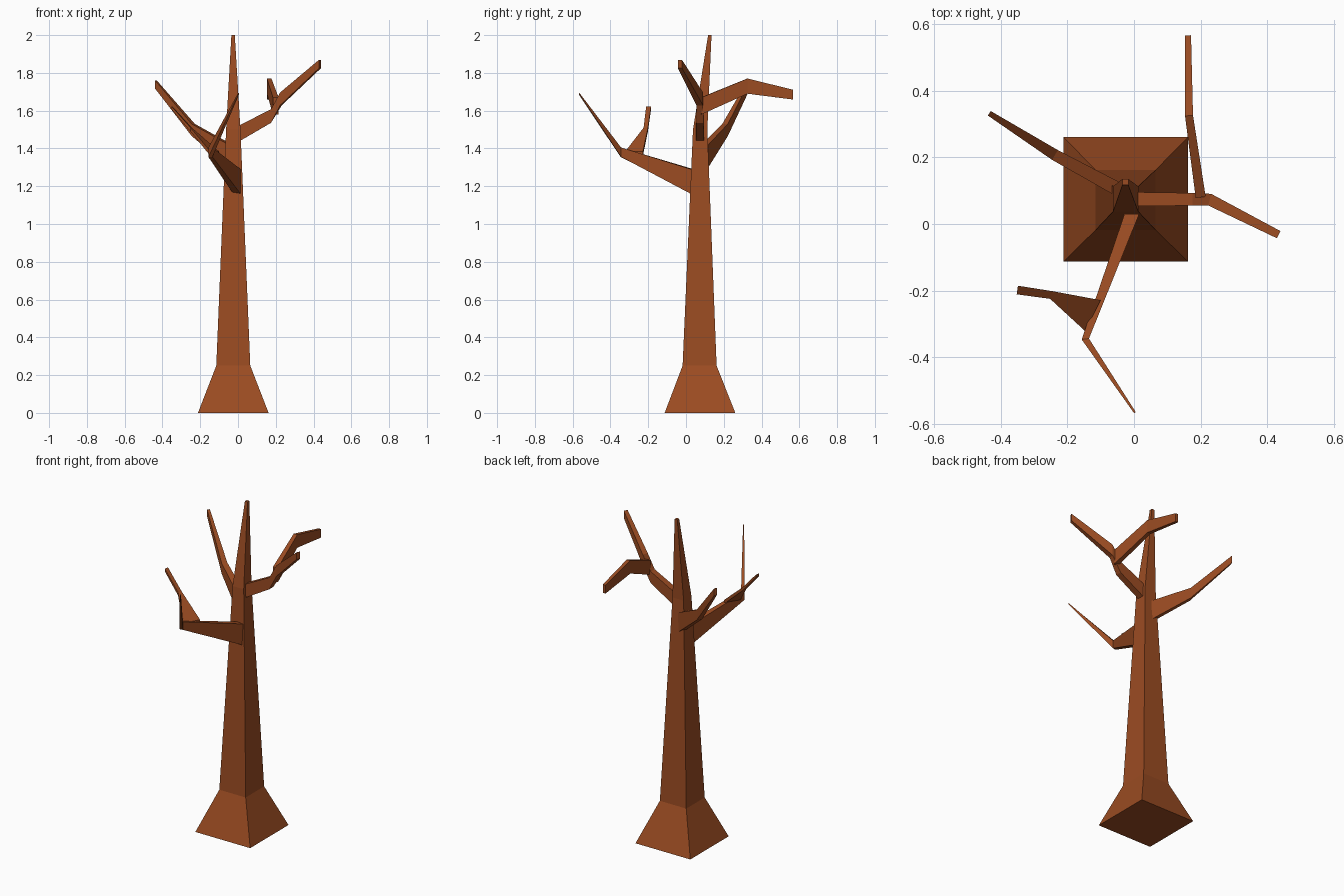
import bpy, bmesh
from mathutils import Vector

if "Cube" in bpy.data.objects:
    bpy.data.objects.remove(bpy.data.objects["Cube"])

bark = bpy.data.materials.new("bark")
bark.diffuse_color = (0.33, 0.072, 0.016, 1)
bark.use_nodes = True
bark.node_tree.nodes["Principled BSDF"].inputs["Base Color"].default_value = bark.diffuse_color


def loft(name, rings):
    """Closed flat-faced tube through a list of four-point rings."""
    bm = bmesh.new()
    loops = [[bm.verts.new(p) for p in ring] for ring in rings]
    for a, b in zip(loops, loops[1:]):
        for i in range(4):
            j = (i + 1) % 4
            bm.faces.new((a[i], a[j], b[j], b[i]))
    bm.faces.new(loops[0][::-1])
    bm.faces.new(loops[-1])
    bmesh.ops.recalc_face_normals(bm, faces=bm.faces)
    mesh = bpy.data.meshes.new(name)
    bm.to_mesh(mesh)
    bm.free()
    mesh.materials.append(bark)
    bpy.context.collection.objects.link(bpy.data.objects.new(name, mesh))


def square(x, y, z, h):
    return [(x + sx * h, y + sy * h, z) for sx, sy in ((-1, -1), (1, -1), (1, 1), (-1, 1))]


def branch(name, path):
    """Path entries: x, y, z, half width (horizontal), half height (vertical)."""
    pts = [Vector(p[:3]) for p in path]
    flat = [Vector((b.x - a.x, b.y - a.y, 0)).normalized() for a, b in zip(pts, pts[1:])]
    flat = [flat[0]] + flat + [flat[-1]]
    rings = []
    for i, (p, (*_, w, h)) in enumerate(zip(pts, path)):
        d = (flat[i] + flat[i + 1]).normalized()
        side, up = Vector((-d.y, d.x, 0)) * w, Vector((0, 0, h))
        rings.append([p - side - up, p + side - up, p + side + up, p - side + up])
    loft(name, rings)


# Flared square trunk ending in a leaning spike
loft("trunk", [square(-0.025, 0.074, 0, 0.187), square(-0.025, 0.072, 0.25, 0.09),
               square(-0.025, 0.075, 1.5, 0.038), square(-0.026, 0.126, 2.0, 0.009)])

# Main branches
branch("right_branch", [(-0.02, 0.075, 1.465, 0.021, 0.043), (0.175, 0.074, 1.572, 0.019, 0.036),
                        (0.227, 0.073, 1.662, 0.018, 0.034), (0.434, -0.032, 1.847, 0.012, 0.022)])
branch("left_branch", [(-0.04, 0.1, 1.36, 0.021, 0.06), (-0.237, 0.207, 1.498, 0.017, 0.032),
                       (-0.434, 0.332, 1.738, 0.008, 0.022)])
branch("front_branch", [(-0.003, 0.04, 1.222, 0.021, 0.066), (-0.146, -0.345, 1.38, 0.011, 0.025),
                        (0.003, -0.566, 1.69, 0.003, 0.004)])

# Forked twigs
branch("back_twig", [(0.2, 0.08, 1.625, 0.015, 0.045), (0.165, 0.325, 1.73, 0.012, 0.04),
                     (0.162, 0.566, 1.685, 0.009, 0.026)])
branch("front_twig", [(-0.123, -0.275, 1.372, 0.052, 0.012), (-0.248, -0.213, 1.5, 0.012, 0.01),
                      (-0.35, -0.198, 1.615, 0.013, 0.008)])
